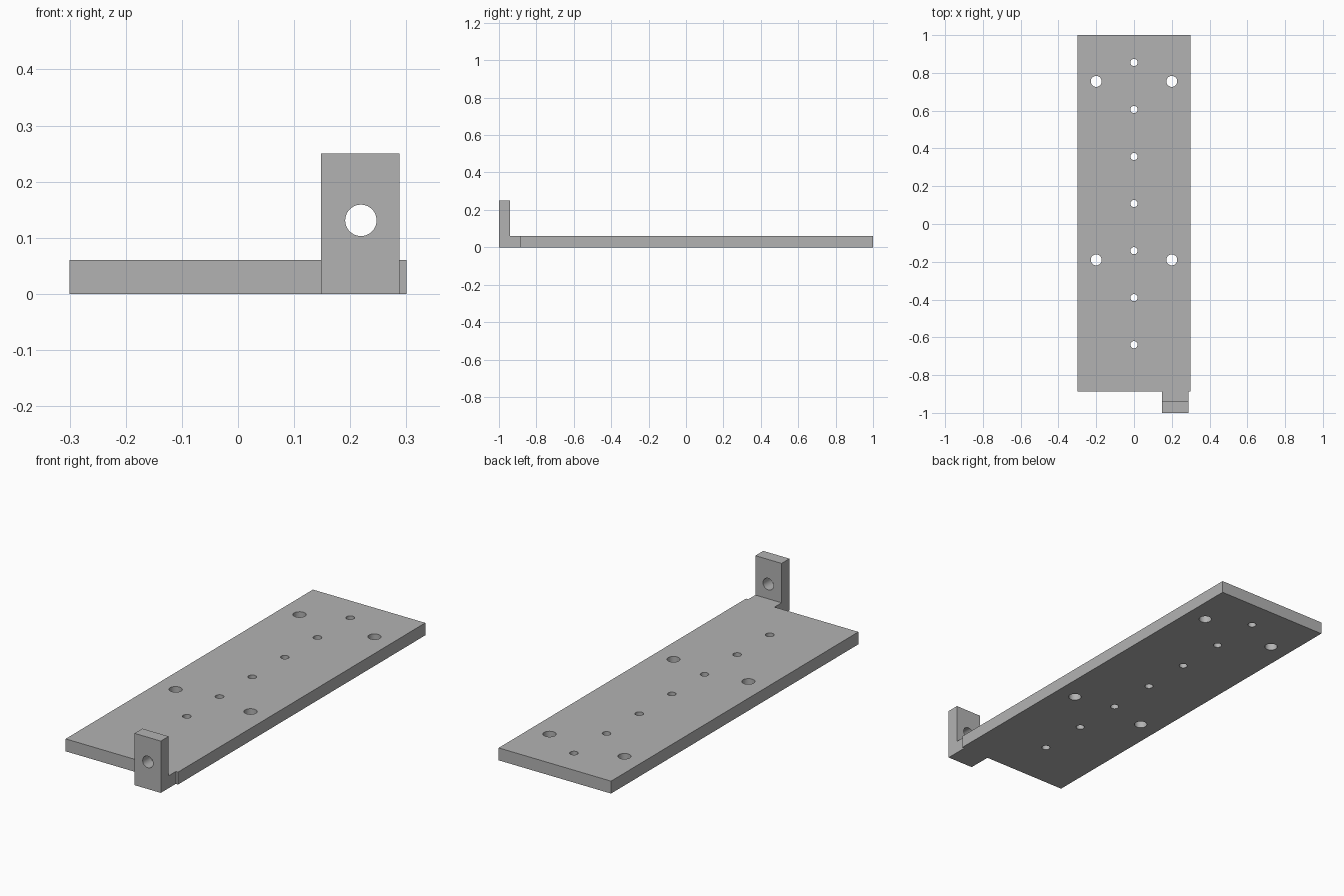
import bpy
import bmesh
from math import pi
from mathutils import Matrix, Vector

if "Cube" in bpy.data.objects:
    bpy.data.objects.remove(bpy.data.objects["Cube"], do_unlink=True)

THICK = 0.06
FRONT = -0.886          # front edge of the plate
TAB_X = (0.148, 0.288)  # width of the end bracket

grey = bpy.data.materials.new("plain grey")
grey.use_nodes = True
grey.diffuse_color = (0.45, 0.45, 0.45, 1)
grey.node_tree.nodes["Principled BSDF"].inputs["Base Color"].default_value = grey.diffuse_color


def make_object(name, bm):
    bmesh.ops.recalc_face_normals(bm, faces=bm.faces)
    mesh = bpy.data.meshes.new(name)
    bm.to_mesh(mesh)
    bm.free()
    mesh.materials.append(grey)
    obj = bpy.data.objects.new(name, mesh)
    bpy.context.collection.objects.link(obj)
    return obj


def extrude(name, points, offset):
    """Solid made by sweeping a flat outline along an offset."""
    bm = bmesh.new()
    face = bm.faces.new([bm.verts.new(p) for p in points])
    swept = bmesh.ops.extrude_face_region(bm, geom=[face], use_keep_orig=True)
    verts = [v for v in swept["geom"] if isinstance(v, bmesh.types.BMVert)]
    bmesh.ops.translate(bm, verts=verts, vec=Vector(offset))
    return make_object(name, bm)


def combine(target, tool, operation):
    """Apply a boolean and discard the tool object."""
    tool.hide_render = True
    mod = target.modifiers.new(operation, "BOOLEAN")
    mod.operation = operation
    mod.solver = "EXACT"
    mod.object = tool
    bpy.context.view_layer.objects.active = target
    bpy.ops.object.modifier_apply(modifier=mod.name)
    bpy.data.objects.remove(tool, do_unlink=True)


# Base plate
plate = extrude("mounting_plate",
                [(-0.3, FRONT, 0), (0.3, FRONT, 0), (0.3, 1, 0), (-0.3, 1, 0)],
                (0, 0, THICK))

# L-shaped end bracket, rooted a little inside the plate
profile = [(-0.8, 0), (-1, 0), (-1, 0.25), (-0.94, 0.25), (-0.94, THICK), (-0.8, THICK)]
bracket = extrude("end_bracket", [(TAB_X[0], y, z) for y, z in profile],
                  (TAB_X[1] - TAB_X[0], 0, 0))
combine(plate, bracket, "UNION")

# Drilled holes: centre row, four corner holes, one through the bracket
cutters = bmesh.new()


def drill(x, y, z, radius, turn=0):
    matrix = Matrix.Translation((x, y, z)) @ Matrix.Rotation(turn, 4, "X")
    bmesh.ops.create_cone(cutters, cap_ends=True, segments=40, radius1=radius,
                          radius2=radius, depth=0.2, matrix=matrix)


for i in range(7):
    drill(0, 0.855 - i * 0.249, THICK / 2, 0.019)
for x in (-0.2, 0.2):
    for y in (0.755, -0.19):
        drill(x, y, THICK / 2, 0.029)
drill(0.219, -0.97, 0.131, 0.028, pi / 2)
combine(plate, make_object("hole_cutters", cutters), "DIFFERENCE")

# Smooth hole walls, crisp edges
bpy.ops.object.select_all(action="DESELECT")
plate.select_set(True)
bpy.context.view_layer.objects.active = plate
bpy.ops.object.shade_smooth_by_angle(angle=pi / 6)
